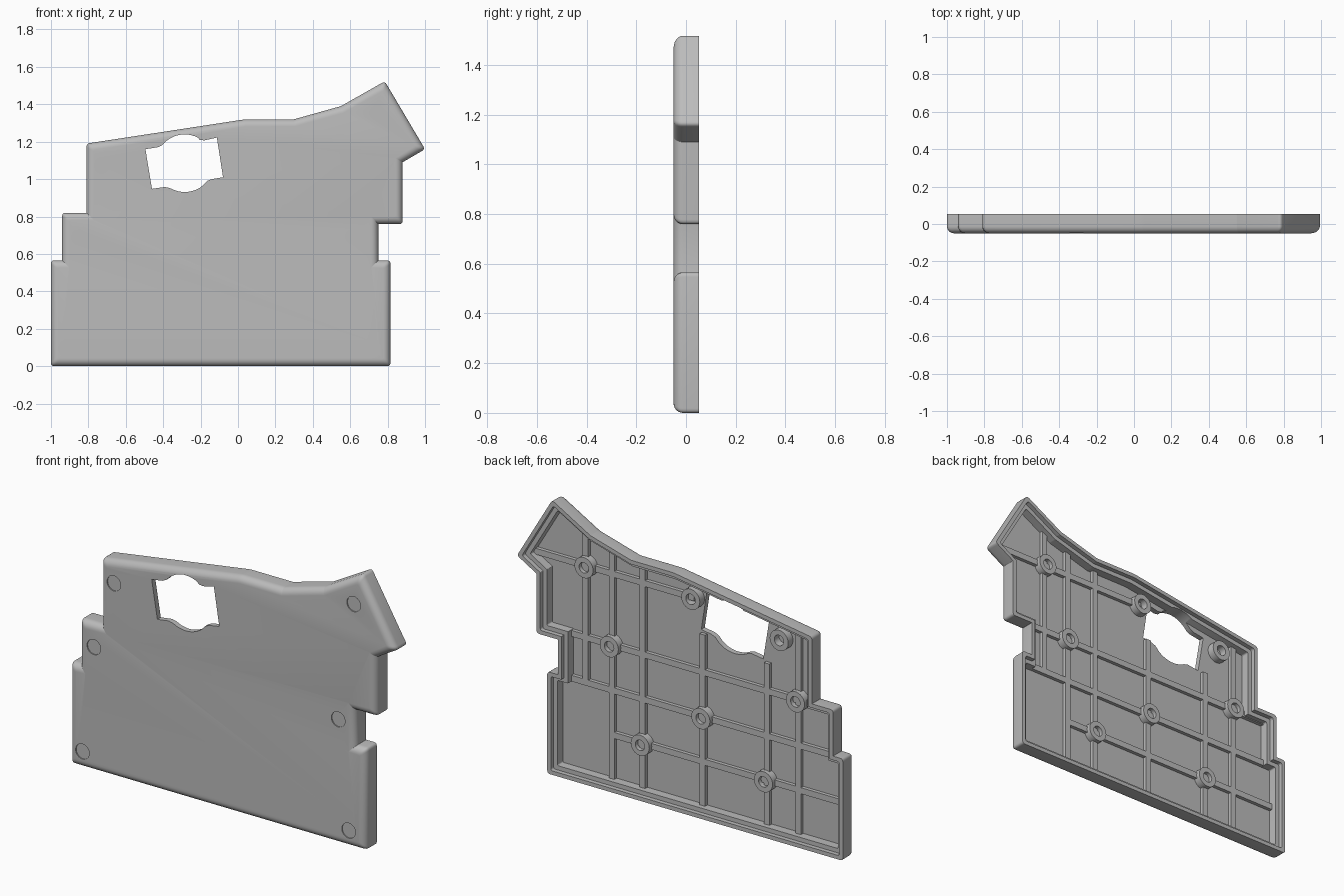
import bpy, bmesh, math
from mathutils import Vector

if "Cube" in bpy.data.objects:
    bpy.data.objects.remove(bpy.data.objects["Cube"], do_unlink=True)

grey = bpy.data.materials.new("plain grey")
grey.use_nodes = True
grey.diffuse_color = (0.5, 0.5, 0.5, 1)
grey.node_tree.nodes["Principled BSDF"].inputs["Base Color"].default_value = (0.5, 0.5, 0.5, 1)

FRONT, BACK, FLOOR = -0.05, 0.053, -0.02
outline = [Vector(p) for p in (
    (-1, 0), (0.815, 0), (0.815, 0.565), (0.75, 0.565), (0.75, 0.76), (0.88, 0.76),
    (0.88, 1.09), (1, 1.16), (0.785, 1.523), (0.55, 1.39), (0.3, 1.32), (0.04, 1.32),
    (-0.81, 1.19), (-0.81, 0.82), (-0.94, 0.82), (-0.94, 0.565), (-1, 0.565))]


def inset(points, dist):
    """Mitred inward offset of a counter-clockwise outline."""
    result = []
    for i, p in enumerate(points):
        a = (p - points[i - 1]).normalized()
        b = (points[(i + 1) % len(points)] - p).normalized()
        na, nb = Vector((-a.y, a.x)), Vector((-b.y, b.x))
        result.append(p + (na + nb) * dist / (1 + na.dot(nb)))
    return result


def round_corners(points, radius, steps=4):
    """Soft convex corners, nearly sharp concave ones."""
    result = []
    for i, p in enumerate(points):
        a = (points[i - 1] - p).normalized()
        b = (points[(i + 1) % len(points)] - p).normalized()
        convex = a.x * b.y - a.y * b.x < 0
        r = radius if convex else 0.002
        for k in range(steps + 1):
            t = k / steps
            result.append(p + a * r * (1 - t) ** 2 + b * r * t ** 2)
    return result


def finish(name, bm, smooth=True):
    bmesh.ops.recalc_face_normals(bm, faces=bm.faces)
    mesh = bpy.data.meshes.new(name)
    bm.to_mesh(mesh)
    bm.free()
    obj = bpy.data.objects.new(name, mesh)
    bpy.context.collection.objects.link(obj)
    mesh.materials.append(grey)
    if smooth:
        smooth_object(obj)
    return obj


def smooth_object(obj):
    bpy.ops.object.select_all(action='DESELECT')
    obj.select_set(True)
    bpy.context.view_layer.objects.active = obj
    bpy.ops.object.shade_smooth_by_angle(angle=math.radians(30))


def loft(name, rings, closed=False, smooth=True):
    """Skin a list of (outline, y) rings; cap the ends unless closed."""
    bm = bmesh.new()
    loops = [[bm.verts.new((p[0], y, p[1])) for p in pts] for pts, y in rings]
    pairs = list(zip(loops, loops[1:]))
    if closed:
        pairs.append((loops[-1], loops[0]))
    else:
        bm.faces.new(loops[0])
        bm.faces.new(loops[-1])
    for lo, hi in pairs:
        n = len(lo)
        for i in range(n):
            j = (i + 1) % n
            bm.faces.new((lo[i], lo[j], hi[j], hi[i]))
    return finish(name, bm, smooth)


def circle(x, z, r, n=32):
    return [(x + r * math.cos(math.tau * k / n), z + r * math.sin(math.tau * k / n))
            for k in range(n)]


def cut(target, cutter):
    mod = target.modifiers.new("cut", 'BOOLEAN')
    mod.operation, mod.solver, mod.object = 'DIFFERENCE', 'EXACT', cutter
    bpy.context.view_layer.objects.active = target
    bpy.ops.object.modifier_apply(modifier=mod.name)
    bpy.data.objects.remove(cutter, do_unlink=True)


# Shell: tray with a stepped rim and a rounded front edge
FILLET = 0.038
profile = [(0.046, FLOOR), (0.046, 0.028), (0.022, 0.028), (0.022, BACK), (0, BACK)]
for k in range(7):
    a = math.pi / 2 * k / 6
    profile.append((FILLET * (1 - math.cos(a)), FRONT + FILLET * (1 - math.sin(a))))
shell = loft("shell", [(round_corners(inset(outline, d), 0.018 - 0.2 * d), y)
                       for d, y in profile], smooth=False)

# Window: slanted rectangle widened by a round bulge above and below
cx, cz, bulge = -0.285, 1.085, 0.154


def arc(start, end):
    return [(cx + bulge * math.cos(math.radians(start + (end - start) * k / 10)),
             cz + bulge * math.sin(math.radians(start + (end - start) * k / 10)))
            for k in range(11)]


window = ([(-0.495, 1.16), (-0.46, 0.948), (-0.39, 0.958), (-0.365, 0.952)] + arc(243, 308)
          + [(-0.165, 0.99), (-0.14, 1.0), (-0.08, 1.01), (-0.113, 1.222), (-0.18, 1.207), (-0.205, 1.21)]
          + arc(63, 128) + [(-0.405, 1.182), (-0.43, 1.17)])
cut(shell, loft("window_cutter", [(window, -0.2), (window, 0.2)], smooth=False))

# Shallow round recesses on the front
for x, z in ((-0.727, 1.076), (-0.85, 0.69), (-0.92, 0.092),
             (0.65, 0.69), (0.714, 0.09), (0.745, 1.355)):
    ring = circle(x, z, 0.042)
    cut(shell, loft("recess_cutter", [(ring, -0.1), (ring, FRONT + 0.006)], smooth=False))
smooth_object(shell)


# Stiffening ribs on the inside floor
def rib(name, x0, x1, z0, z1):
    box = [(x0, z0), (x1, z0), (x1, z1), (x0, z1)]
    loft(name, [(box, FLOOR - 0.01), (box, 0.0)], smooth=False)


HALF = 0.017
for x, z0, z1 in ((0.617, 0.54, 1.4), (0.457, 0.02, 1.34), (0.268, 0.02, 1.29),
                  (-0.1, 0.02, 0.995), (-0.495, 0.02, 0.94), (-0.688, 0.02, 1.18)):
    rib("upright_rib", x - HALF, x + HALF, z0, z1)
for z, x0, x1 in ((1.183, -0.05, 0.95), (0.786, -0.91, 0.84),
                  (0.537, -0.97, 0.79), (0.29, -0.97, 0.457)):
    rib("cross_rib", x0, x1, z - HALF, z + HALF)

# Hollow screw bosses
for x, z in ((0.612, 1.183), (-0.043, 1.183), (-0.586, 1.1), (0.457, 0.786),
             (-0.686, 0.786), (-0.105, 0.537), (0.267, 0.29), (-0.49, 0.29)):
    outer, inner = circle(x, z, 0.057), circle(x, z, 0.029)
    loft("screw_boss", [(outer, FLOOR - 0.01), (outer, 0.022), (inner, 0.022),
                        (inner, FLOOR - 0.01)], closed=True)
